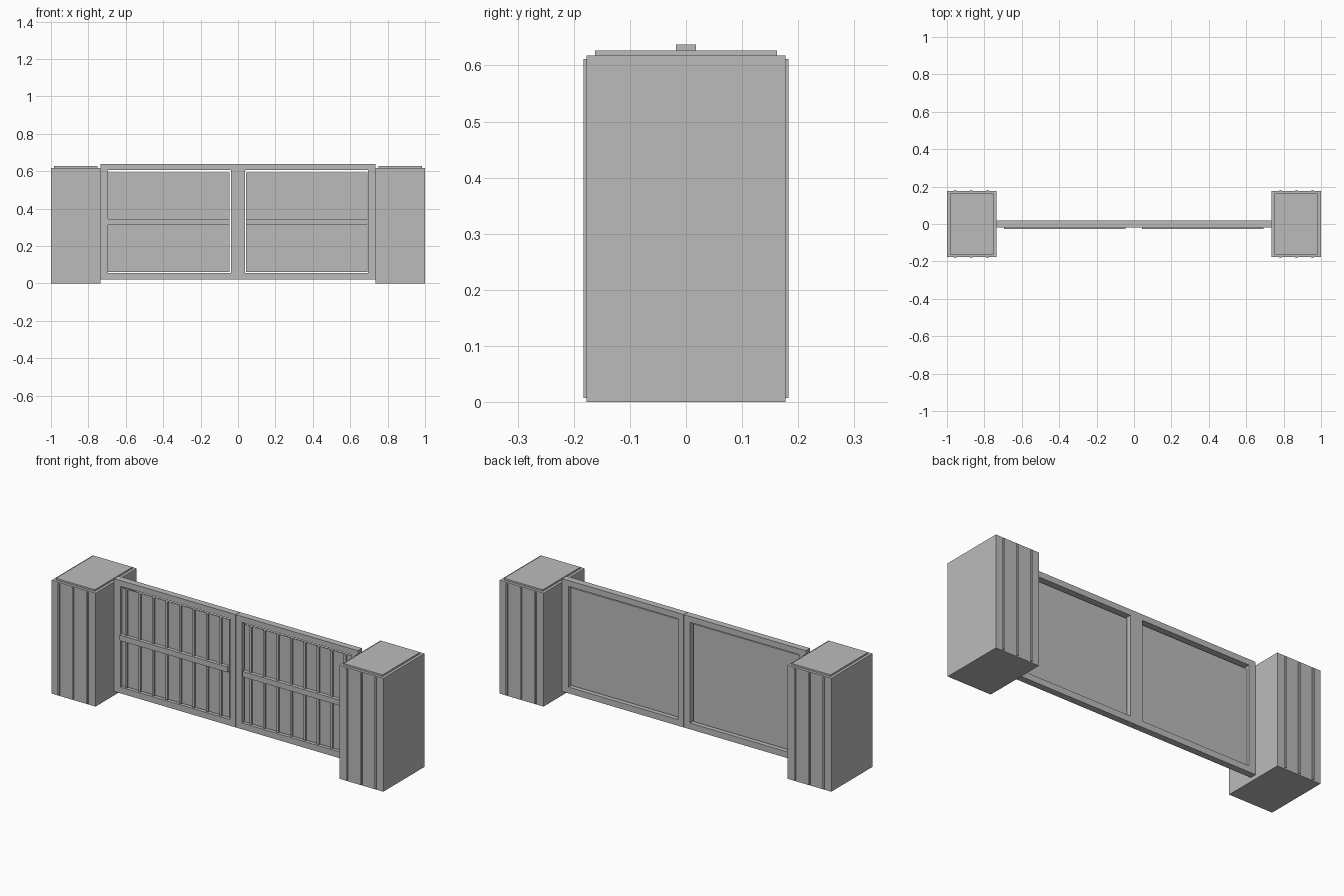
import bpy
import bmesh

old = bpy.data.objects.get("Cube")
if old:
    bpy.data.objects.remove(old, do_unlink=True)

# Single flat grey
grey = bpy.data.materials.new("plain_grey")
grey.use_nodes = True
colour = (0.5, 0.5, 0.5, 1)
grey.diffuse_color = colour
grey.node_tree.nodes["Principled BSDF"].inputs["Base Color"].default_value = colour


def build(name, boxes):
    """One object made of boxes, each given as x, y and z ranges."""
    bm = bmesh.new()
    for ranges in boxes:
        verts = bmesh.ops.create_cube(bm, size=1)["verts"]
        for v in verts:
            for axis, (low, high) in enumerate(ranges):
                v.co[axis] = low + (v.co[axis] + 0.5) * (high - low)
    mesh = bpy.data.meshes.new(name)
    bm.to_mesh(mesh)
    bm.free()
    mesh.materials.append(grey)
    obj = bpy.data.objects.new(name, mesh)
    bpy.context.collection.objects.link(obj)
    return obj


def span(a, b):
    return (min(a, b), max(a, b))


FRAME_Y = (-0.018, 0.018)
FRAME_Z = (0.022, 0.637)
INFILL_Z = (0.06, 0.592)

for side, s in (("right", -1), ("left", 1)):
    # Pillar with a thin cap and raised strips on front and back
    build(side + "_pillar", [(span(s * 0.735, s), (-0.177, 0.177), (0, 0.618))])
    build(side + "_pillar_cap",
          [(span(s * 0.75, s * 0.985), (-0.162, 0.162), (0.615, 0.627))])
    build(side + "_pillar_strips",
          [((s * x - 0.005, s * x + 0.005), (-0.183, 0.183), (0.007, 0.612))
           for x in (0.783, 0.869, 0.955)])

    # Leaf frame: two posts and two rails
    rail_x = span(s * 0.037, s * 0.695)
    build(side + "_hinge_post", [(span(s * 0.695, s * 0.735), FRAME_Y, FRAME_Z)])
    build(side + "_meeting_post", [(span(s * 0.001, s * 0.037), FRAME_Y, FRAME_Z)])
    build(side + "_top_rail", [(rail_x, FRAME_Y, (0.605, 0.637))])
    build(side + "_bottom_rail", [(rail_x, FRAME_Y, (0.022, 0.056))])

    # Infill panel, vertical slats and middle rail
    start = -0.695 if s < 0 else 0.044
    panel_x = (start, start + 0.649)
    first = -0.665 if s < 0 else 0.085
    build(side + "_panel", [(panel_x, (-0.006, 0.001), INFILL_Z)])
    build(side + "_slats",
          [((x - 0.007, x + 0.007), (-0.014, -0.004), INFILL_Z)
           for x in (first + 0.0813 * i for i in range(8))])
    build(side + "_middle_rail", [(panel_x, (-0.026, -0.003), (0.313, 0.343))])
